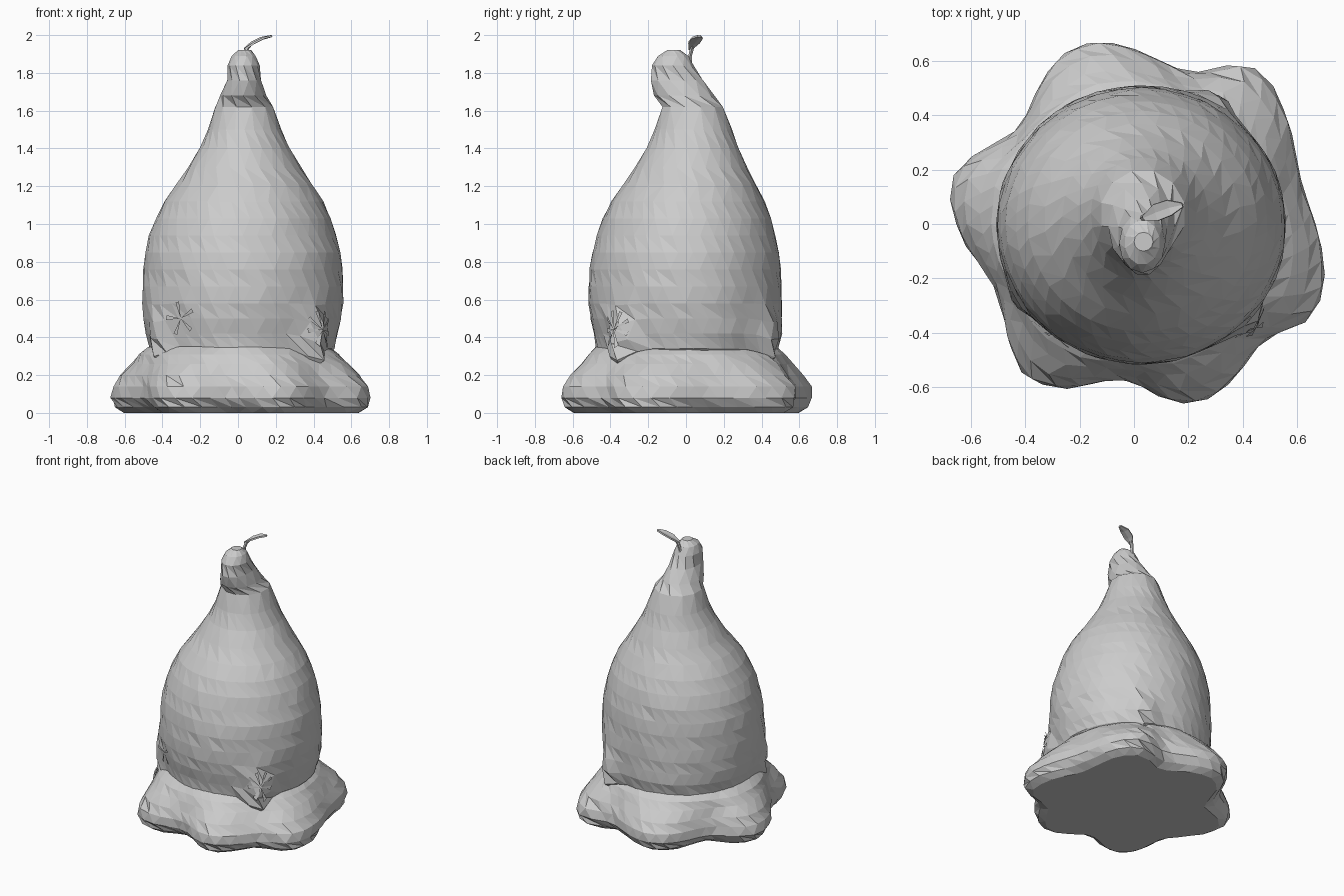
import bpy, bmesh, math, random
from math import sin, cos, pi, radians
from mathutils import Vector

random.seed(4)
if "Cube" in bpy.data.objects:
    bpy.data.objects.remove(bpy.data.objects["Cube"], do_unlink=True)

GREY = (0.6, 0.6, 0.6, 1.0)
mat = bpy.data.materials.new("plain grey")
mat.use_nodes = True
mat.diffuse_color = GREY
mat.node_tree.nodes["Principled BSDF"].inputs["Base Color"].default_value = GREY


def finish(name, bm, recalc=True):
    """Turn a bmesh into a flat shaded object."""
    if recalc:
        bmesh.ops.recalc_face_normals(bm, faces=bm.faces)
    mesh = bpy.data.meshes.new(name)
    bm.to_mesh(mesh)
    bm.free()
    mesh.materials.append(mat)
    obj = bpy.data.objects.new(name, mesh)
    bpy.context.collection.objects.link(obj)
    return obj


def loft(name, rings):
    """Skin rings of points, which may differ in count, with triangles."""
    bm = bmesh.new()
    loops = [[bm.verts.new(p) for p in ring] for ring in rings]
    for a, b in zip(loops, loops[1:]):
        n, m, i, j = len(a), len(b), 0, 0
        while i < n or j < m:
            if j == m or (i < n and (i + 1) * m <= (j + 1) * n):
                bm.faces.new((a[i], a[(i + 1) % n], b[j % m]))
                i += 1
            else:
                bm.faces.new((a[i % n], b[(j + 1) % m], b[j]))
                j += 1
    bm.faces.new(loops[0][::-1])
    bm.faces.new(loops[-1])
    return finish(name, bm)


def turn(a, b):
    """Smallest signed angle from b to a."""
    return (a - b + pi) % (2 * pi) - pi


# Body outline: height, left and right edge, front and back edge
BODY = [
    (0.29, -0.42, 0.46, -0.43, 0.44),
    (0.34, -0.47, 0.51, -0.48, 0.49),
    (0.42, -0.49, 0.53, -0.49, 0.51),
    (0.50, -0.50, 0.545, -0.505, 0.51),
    (0.58, -0.505, 0.555, -0.515, 0.51),
    (0.67, -0.505, 0.56, -0.515, 0.505),
    (0.76, -0.50, 0.555, -0.51, 0.50),
    (0.85, -0.49, 0.545, -0.495, 0.49),
    (0.94, -0.47, 0.52, -0.47, 0.475),
    (1.03, -0.435, 0.49, -0.44, 0.45),
    (1.12, -0.39, 0.45, -0.395, 0.415),
    (1.21, -0.33, 0.395, -0.335, 0.37),
    (1.30, -0.265, 0.335, -0.27, 0.325),
    (1.40, -0.205, 0.275, -0.21, 0.28),
    (1.50, -0.16, 0.23, -0.165, 0.245),
    (1.62, -0.125, 0.19, -0.13, 0.20),
    (1.68, -0.095, 0.15, -0.17, 0.15),
    (1.76, -0.06, 0.125, -0.19, 0.095),
    (1.84, -0.055, 0.115, -0.18, 0.04),
    (1.89, -0.035, 0.095, -0.15, 0.015),
    (1.92, 0.00, 0.07, -0.10, -0.03),
]
# Pinched lower corners: direction and strength
CORNERS = [(radians(-147), 0.12), (radians(-43), 0.19), (radians(58), 0.13)]


def body_point(z, ang, push=0.0):
    """Point on the body surface at a height and direction."""
    for lo, hi in zip(BODY, BODY[1:]):
        if z <= hi[0]:
            break
    t = (z - lo[0]) / (hi[0] - lo[0])
    x0, x1, y0, y1 = [p + (q - p) * t for p, q in zip(lo[1:], hi[1:])]
    fade = max(0.0, min(1.0, (0.62 - z) / 0.24))
    bump = sum(s * math.exp(-(turn(ang, a) / 0.16) ** 2) for a, s in CORNERS) * fade
    k = 1 + bump + push
    return Vector(((x0 + x1) / 2 + (x1 - x0) / 2 * k * cos(ang),
                   (y0 + y1) / 2 + (y1 - y0) / 2 * k * sin(ang),
                   z - 0.35 * bump))


rings = []
for row, line in enumerate(BODY):
    z = line[0]
    count = 40 if z < 1.2 else 24 if z < 1.6 else 12
    ring = []
    for i in range(count):
        ang = 2 * pi * (i + 0.5 * (row % 2)) / count
        ring.append(body_point(z, ang, random.uniform(-0.006, 0.006)))
    rings.append(ring)
loft("pear_body", rings)

# Scalloped base: lobes and dips around the outline (degrees, radius)
LOBES = [(-123, 0.69), (-95, 0.575), (-69, 0.70), (-44, 0.64), (-24, 0.74),
         (14, 0.63), (52, 0.72), (71, 0.59), (107, 0.69), (141, 0.56),
         (167, 0.69), (206, 0.57), (237, 0.69)]


def outline(deg):
    deg = (deg + 123) % 360 - 123
    for (a, r), (b, s) in zip(LOBES, LOBES[1:]):
        if a <= deg <= b:
            t = (1 - cos(pi * (deg - a) / (b - a))) / 2
            return r + (s - r) * t
    return LOBES[0][1]


# Base rings: height, how strongly lobed, inset
BASE = [(0.0, 1.2, -0.11), (0.03, 1.2, -0.06), (0.08, 1.0, 0.0), (0.14, 0.95, 0.0),
        (0.20, 0.72, 0.0), (0.26, 0.42, 0.0), (0.31, 0.17, 0.0),
        (0.35, 0.05, -0.03), (0.36, 0.0, -0.15)]
rings = []
for row, (z, lobed, inset) in enumerate(BASE):
    ring = []
    for i in range(48):
        deg = 360 * (i + 0.5 * (row % 2)) / 48
        r = 0.5 + lobed * (outline(deg) - 0.5) + inset
        r += random.uniform(-0.005, 0.005)
        a = radians(deg)
        ring.append((r * cos(a) + 0.005, r * sin(a), z))
    rings.append(ring)
loft("scalloped_base", rings)


# Gathered pleats, laid just over the body as thin star shaped blades
def pleat_star(name, ang, z, size, blades):
    bm = bmesh.new()
    mid = bm.verts.new(body_point(z, ang, 0.012))
    for i in range(blades):
        tips = []
        for side in (-0.13, 0.13):
            t = 2 * pi * (i + 0.4) / blades + side
            tips.append(bm.verts.new(body_point(
                z + size * sin(t), ang + size * cos(t) / 0.53, 0.022)))
        bm.faces.new((mid, tips[0], tips[1]))
    return finish(name, bm, recalc=False)


pleat_star("right_pleats", radians(-128), 0.50, 0.09, 5)
pleat_star("left_pleats", radians(-43), 0.48, 0.08, 8)

# Stem: a bent thin tube
path = [(0.03, 0.02, 1.83, 0.012), (0.035, 0.022, 1.89, 0.011),
        (0.045, 0.03, 1.925, 0.012), (0.065, 0.04, 1.945, 0.008)]
loft("stem", [[(x + r * cos(i * pi / 3), y + r * sin(i * pi / 3), z)
               for i in range(6)] for x, y, z, r in path])

# Leaf: a short folded blade, wider in the middle
bm = bmesh.new()
spine = [(0.035, 0.022, 1.925, 0.008), (0.08, 0.042, 1.955, 0.03),
         (0.13, 0.06, 1.98, 0.028), (0.178, 0.07, 1.994, 0.008)]
strips = []
for x, y, z, w in spine:
    strips.append([bm.verts.new((x - 0.3 * s * w, y + s * w, z + 0.2 * abs(s) * w))
                   for s in (-1, 0, 1)])
for a, b in zip(strips, strips[1:]):
    for i in range(2):
        bm.faces.new((a[i], b[i], b[i + 1], a[i + 1]))
leaf = finish("leaf", bm)
thick = leaf.modifiers.new("thickness", "SOLIDIFY")
thick.thickness = 0.01
thick.offset = 0
